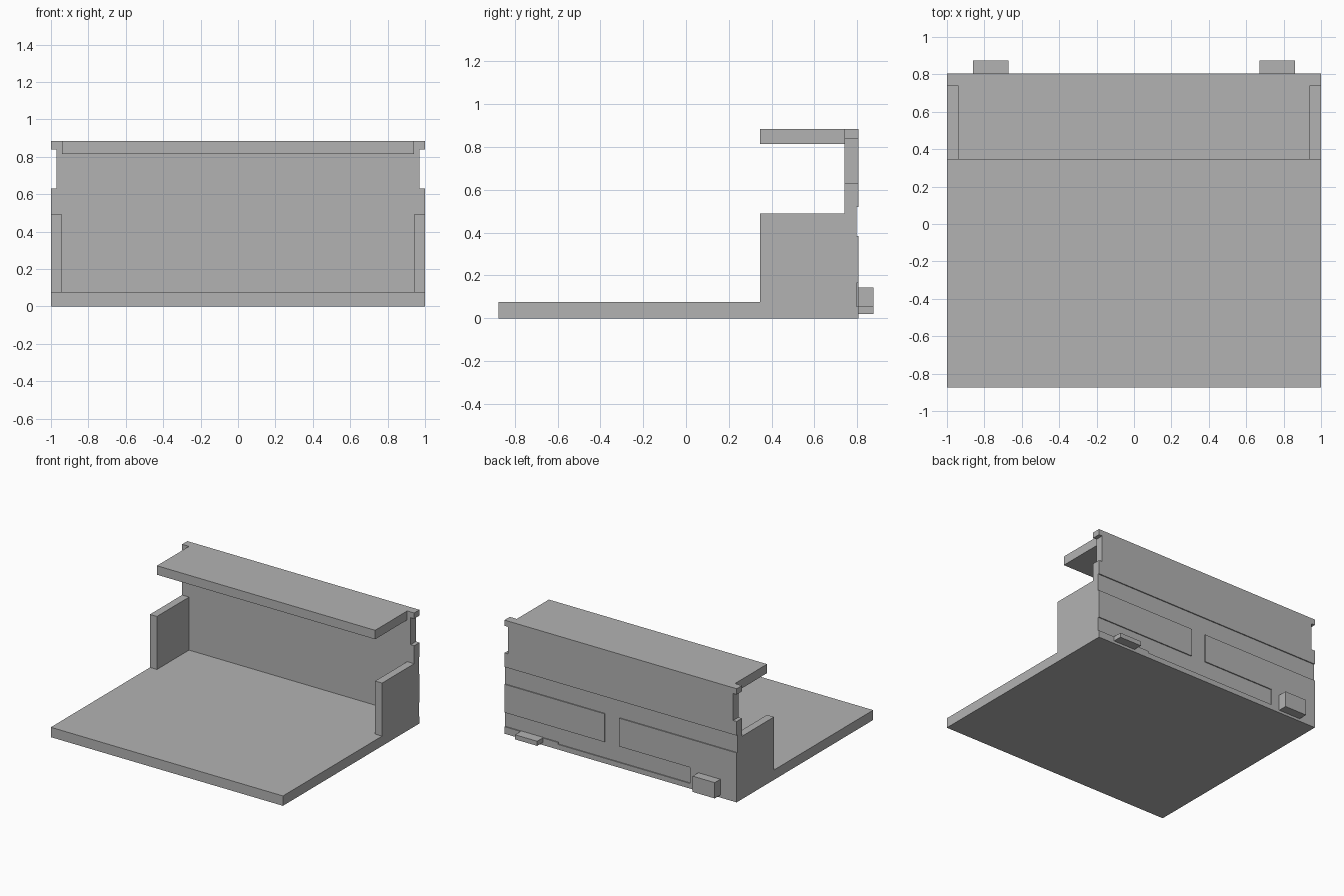
import bpy
import bmesh

cube = bpy.data.objects.get("Cube")
if cube:
    bpy.data.objects.remove(cube, do_unlink=True)

grey = bpy.data.materials.new("plain grey")
grey.use_nodes = True
grey.diffuse_color = (0.45, 0.45, 0.45, 1)
grey.node_tree.nodes["Principled BSDF"].inputs["Base Color"].default_value = grey.diffuse_color

# Depths of the rear wall
FRONT, WALL_IN, RECESS, BACK = 0.345, 0.74, 0.797, 0.805
TOP = 0.885


def prism(name, outline, y0, y1):
    """Extrude an outline in the x-z plane from y0 to y1."""
    bm = bmesh.new()
    face = bm.faces.new([bm.verts.new((x, y0, z)) for x, z in outline])
    ext = bmesh.ops.extrude_face_region(bm, geom=[face])
    verts = [g for g in ext["geom"] if isinstance(g, bmesh.types.BMVert)]
    bmesh.ops.translate(bm, verts=verts, vec=(0, y1 - y0, 0))
    bmesh.ops.recalc_face_normals(bm, faces=bm.faces)
    mesh = bpy.data.meshes.new(name)
    bm.to_mesh(mesh)
    bm.free()
    mesh.materials.append(grey)
    obj = bpy.data.objects.new(name, mesh)
    bpy.context.collection.objects.link(obj)
    return obj


def box(name, x0, x1, y0, y1, z0, z1):
    return prism(name, [(x0, z0), (x1, z0), (x1, z1), (x0, z1)], y0, y1)


def notched(bottom):
    """Wall outline with a notch near the top of both ends."""
    half = [(1, bottom), (1, 0.63), (0.97, 0.63), (0.97, 0.84), (1, 0.84), (1, TOP)]
    return half + [(-x, z) for x, z in reversed(half)]


# Main body
box("floor", -1, 1, -0.875, WALL_IN, 0, 0.077)
prism("back_wall", notched(0), WALL_IN, RECESS)
box("top_shelf", -0.94, 0.94, FRONT, WALL_IN, 0.815, TOP)
for side, s in (("left", 1), ("right", -1)):
    x0, x1 = sorted((s * 0.94, s))
    box(side + "_side_wall", x0, x1, FRONT, WALL_IN, 0.077, 0.49)

# Raised panels on the rear face
prism("upper_rear_panel", notched(0.52), RECESS, BACK)
box("left_rear_panel", 0.14, 1, RECESS, BACK, 0.165, 0.385)
prism("right_rear_panel",
      [(-1, 0), (-0.6, 0), (-0.6, 0.165), (0.015, 0.165), (0.015, 0.385), (-1, 0.385)],
      RECESS, BACK)
prism("lower_rear_strip",
      [(-0.6, 0), (1, 0), (1, 0.055), (0.54, 0.055), (0.54, 0.04), (-0.6, 0.04)],
      RECESS, BACK)

# Rear blocks: a thin one and a tall one
box("left_rear_block", 0.67, 0.86, RECESS, 0.875, 0.02, 0.056)
box("right_rear_block", -0.86, -0.67, RECESS, 0.875, 0.02, 0.143)
